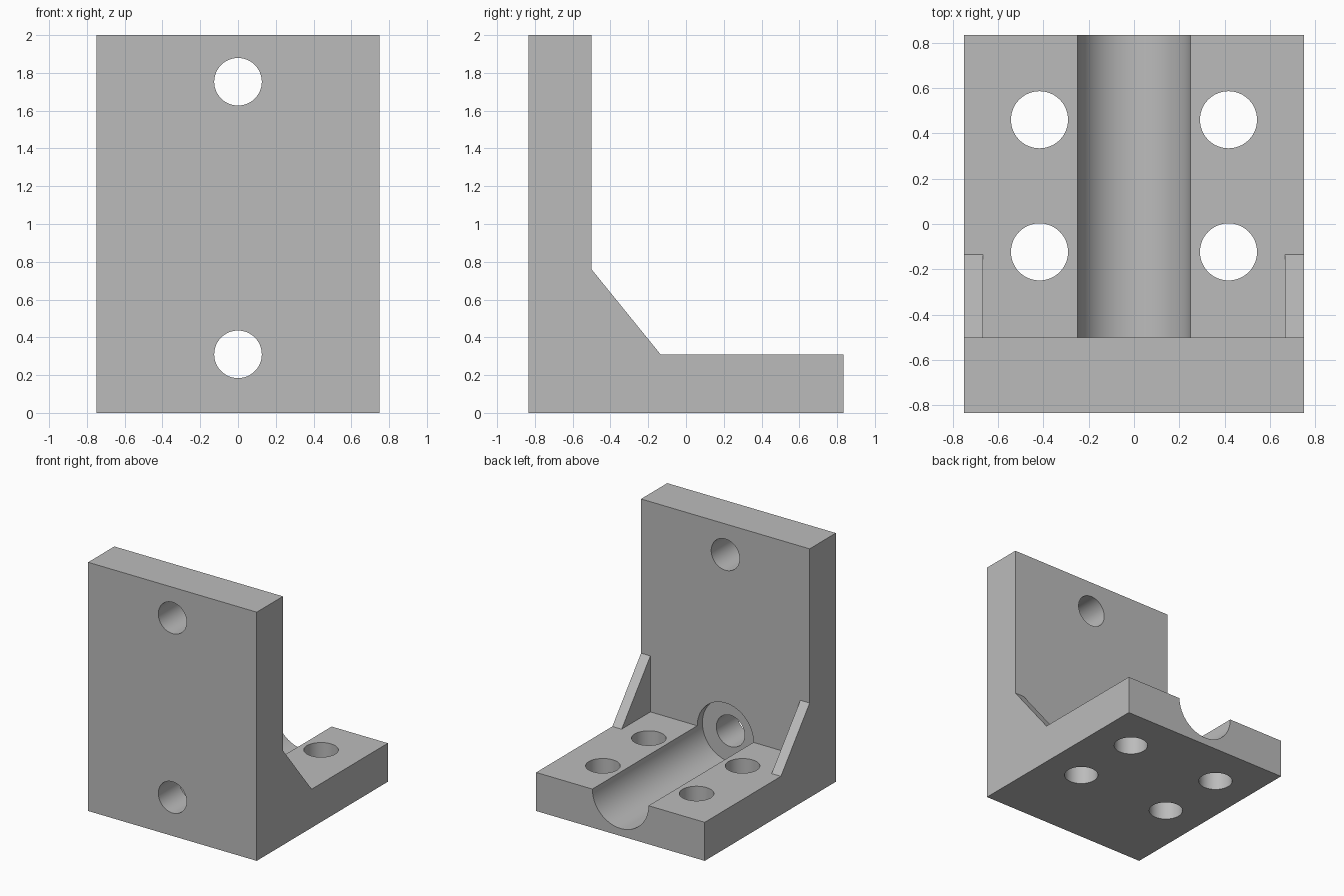
import bpy
import math

if "Cube" in bpy.data.objects:
    bpy.data.objects.remove(bpy.data.objects["Cube"])

BASE_Z = 0.31      # top of the base plate
WALL_Y = -0.50     # inner face of the upright wall
HALF_W, HALF_D = 0.75, 0.833

grey = bpy.data.materials.new("plain grey")
grey.diffuse_color = (0.5, 0.5, 0.5, 1)
grey.use_nodes = True
grey.node_tree.nodes["Principled BSDF"].inputs["Base Color"].default_value = grey.diffuse_color


def extrude_profile(name, points, x0, x1):
    """Solid from a (y, z) outline swept along x."""
    n = len(points)
    verts = [(x, y, z) for x in (x0, x1) for y, z in points]
    faces = [tuple(reversed(range(n))), tuple(range(n, 2 * n))]
    faces += [(i, (i + 1) % n, n + (i + 1) % n, n + i) for i in range(n)]
    mesh = bpy.data.meshes.new(name)
    mesh.from_pydata(verts, [], faces)
    mesh.materials.append(grey)
    obj = bpy.data.objects.new(name, mesh)
    bpy.context.collection.objects.link(obj)
    return obj


def cylinder(name, radius, depth, center, along_y=False):
    bpy.ops.mesh.primitive_cylinder_add(
        vertices=64, radius=radius, depth=depth, location=center,
        rotation=(math.pi / 2 if along_y else 0, 0, 0))
    obj = bpy.context.object
    obj.name = name
    obj.data.materials.append(grey)
    return obj


def boolean(target, other, operation):
    mod = target.modifiers.new(other.name, 'BOOLEAN')
    mod.operation = operation
    mod.solver = 'EXACT'
    mod.object = other
    bpy.context.view_layer.objects.active = target
    bpy.ops.object.modifier_apply(modifier=mod.name)
    bpy.data.objects.remove(other, do_unlink=True)


# L-shaped body: upright wall and base plate
bracket = extrude_profile("angle_bracket", [
    (-HALF_D, 0), (HALF_D, 0), (HALF_D, BASE_Z),
    (WALL_Y, BASE_Z), (WALL_Y, 2), (-HALF_D, 2)], -HALF_W, HALF_W)

# Thin corner gussets, sunk into the body and flush with its sides
for x0, x1 in ((-HALF_W, -0.667), (0.667, HALF_W)):
    gusset = extrude_profile("gusset", [
        (WALL_Y - 0.1, BASE_Z - 0.1), (-0.135, BASE_Z - 0.1),
        (-0.135, BASE_Z), (WALL_Y, 0.76), (WALL_Y - 0.1, 0.76)], x0, x1)
    boolean(bracket, gusset, 'UNION')

# Round channel along the base, ending in a shallow recess in the wall
y0, y1 = WALL_Y - 0.065, 1.0
boolean(bracket, cylinder("channel", 0.25, y1 - y0,
                          (0, (y0 + y1) / 2, BASE_Z), True), 'DIFFERENCE')

# Two holes through the wall
for z in (BASE_Z, 1.753):
    boolean(bracket, cylinder("wall_hole", 0.126, 0.6,
                              (0, -0.7, z), True), 'DIFFERENCE')

# Four holes through the base
for x in (-0.417, 0.417):
    for y in (-0.123, 0.46):
        boolean(bracket, cylinder("base_hole", 0.126, 1.0, (x, y, 0.2)),
                'DIFFERENCE')

# Smooth bores, sharp edges
bpy.ops.object.select_all(action='DESELECT')
bracket.select_set(True)
bpy.context.view_layer.objects.active = bracket
bpy.ops.object.shade_smooth_by_angle(angle=math.radians(30))
